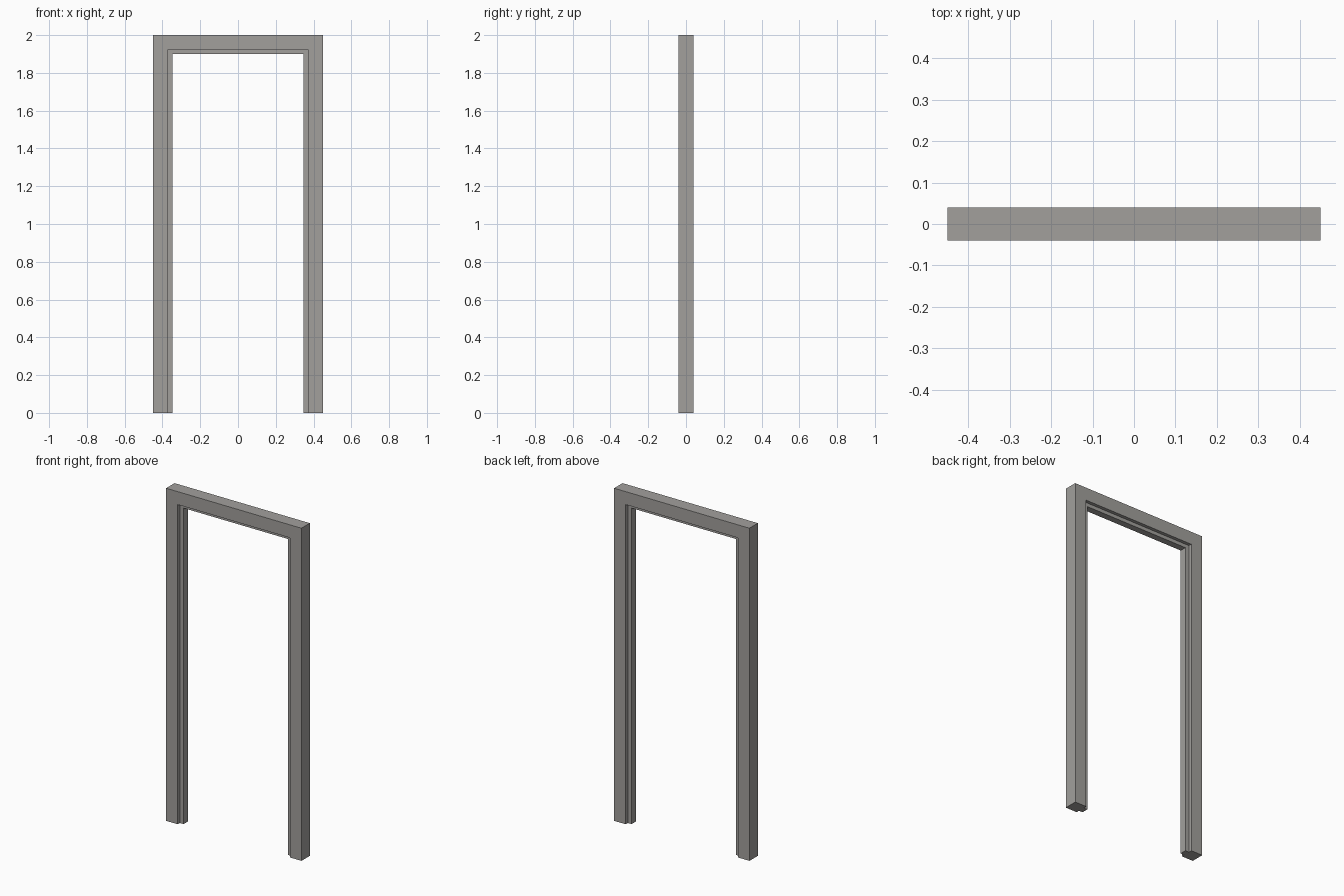
import bpy, bmesh

if "Cube" in bpy.data.objects:
    bpy.data.objects.remove(bpy.data.objects["Cube"])

grey = bpy.data.materials.new("warm grey paint")
grey.diffuse_color = (0.36, 0.35, 0.335, 1)
grey.use_nodes = True
grey.node_tree.nodes["Principled BSDF"].inputs["Base Color"].default_value = grey.diffuse_color


def arch(name, half_out, top_out, half_in, top_in, depth):
    """U-shaped portal profile in the XZ plane, extruded along Y and centred."""
    pts = [(-half_out, 0), (-half_in, 0), (-half_in, top_in), (half_in, top_in),
           (half_in, 0), (half_out, 0), (half_out, top_out), (-half_out, top_out)]
    bm = bmesh.new()
    face = bm.faces.new([bm.verts.new((x, -depth / 2, z)) for x, z in pts])
    new = bmesh.ops.extrude_face_region(bm, geom=[face])["geom"]
    bmesh.ops.translate(bm, vec=(0, depth, 0),
                        verts=[g for g in new if isinstance(g, bmesh.types.BMVert)])
    bmesh.ops.recalc_face_normals(bm, faces=bm.faces)
    mesh = bpy.data.meshes.new(name)
    bm.to_mesh(mesh)
    bm.free()
    mesh.materials.append(grey)
    obj = bpy.data.objects.new(name, mesh)
    bpy.context.collection.objects.link(obj)
    return obj


# main jambs and head
arch("door_frame", 0.45, 2.0, 0.373, 1.922, 0.08)
# narrow centred stop strip lining the opening
arch("door_stop", 0.373, 1.922, 0.348, 1.90, 0.04)
